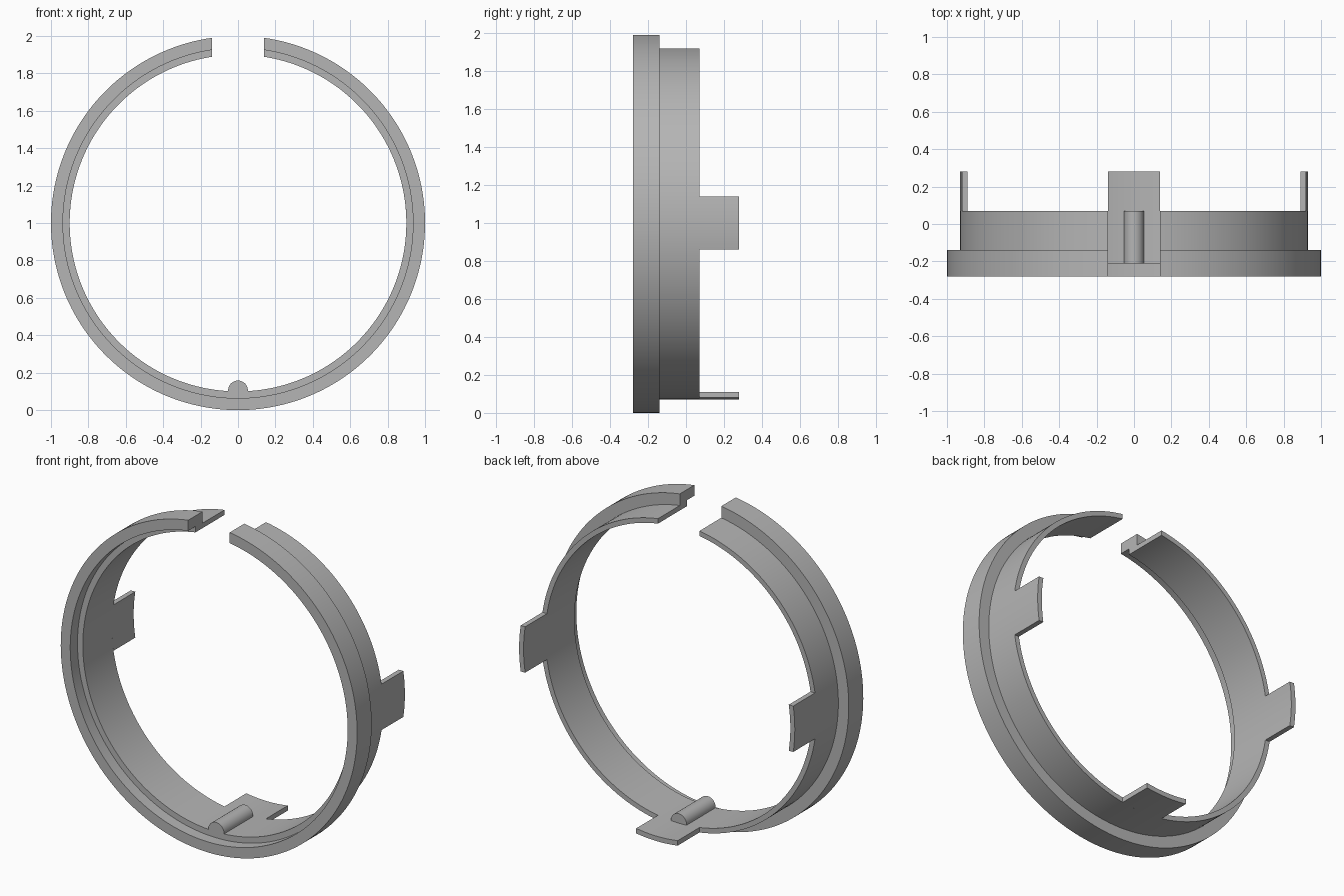
import bpy, bmesh, math

if "Cube" in bpy.data.objects:
    bpy.data.objects.remove(bpy.data.objects["Cube"])

grey = bpy.data.materials.new("plain grey")
grey.use_nodes = True
COLOUR = (0.46, 0.46, 0.46, 1)
grey.diffuse_color = COLOUR
grey.node_tree.nodes["Principled BSDF"].inputs["Base Color"].default_value = COLOUR

HALF = 0.14          # half width of the gap and of every tab
CENTRE = 1.0         # height of the ring axis


def loft(name, sections):
    """Skin a list of closed cross-sections and cap both ends."""
    bm = bmesh.new()
    rows = [[bm.verts.new(p) for p in s] for s in sections]
    n = len(rows[0])
    for a, b in zip(rows, rows[1:]):
        for i in range(n):
            j = (i + 1) % n
            bm.faces.new((a[i], a[j], b[j], b[i]))
    bm.faces.new(rows[0])
    bm.faces.new(rows[-1])
    bmesh.ops.recalc_face_normals(bm, faces=bm.faces)
    mesh = bpy.data.meshes.new(name)
    bm.to_mesh(mesh)
    bm.free()
    mesh.materials.append(grey)
    obj = bpy.data.objects.new(name, mesh)
    bpy.context.collection.objects.link(obj)
    bpy.ops.object.select_all(action='DESELECT')
    obj.select_set(True)
    bpy.context.view_layer.objects.active = obj
    bpy.ops.object.shade_smooth_by_angle(angle=math.radians(30))
    return obj


def arc(name, profile, middle, steps, wide=False):
    """Sweep (radius, y) points about the axis, ending on straight parallel cuts."""
    sections = []
    for k in range(steps + 1):
        t = 2 * k / steps - 1
        section = []
        for r, y in profile:
            reach = math.asin(HALF / r)
            a = middle + t * (math.pi - reach if wide else reach)
            section.append((r * math.cos(a), y, CENTRE + r * math.sin(a)))
        sections.append(section)
    return loft(name, sections)


# Split ring: wide front flange, recessed front lip, thin rear band
DOWN = -math.pi / 2
ring = [(1.0, -0.28), (1.0, -0.14), (0.93, -0.14), (0.93, 0.07),
        (0.9, 0.07), (0.9, -0.21), (0.936, -0.21), (0.936, -0.28)]
arc("split_ring", ring, DOWN, 192, wide=True)

# Three tabs reaching back from the band
tab = [(0.93, 0.07), (0.93, 0.28), (0.9, 0.28), (0.9, 0.07)]
for name, angle in (("left_tab", 0), ("right_tab", math.pi), ("bottom_tab", DOWN)):
    arc(name, tab, angle, 10)

# Half-round locating key on the inside of the band
R, Z = 0.053, 0.105
outline = [(R * math.cos(math.pi * i / 24), Z + R * math.sin(math.pi * i / 24))
           for i in range(25)] + [(-R, 0.09), (R, 0.09)]
loft("locating_key", [[(x, y, z) for x, z in outline] for y in (-0.21, 0.07)])
